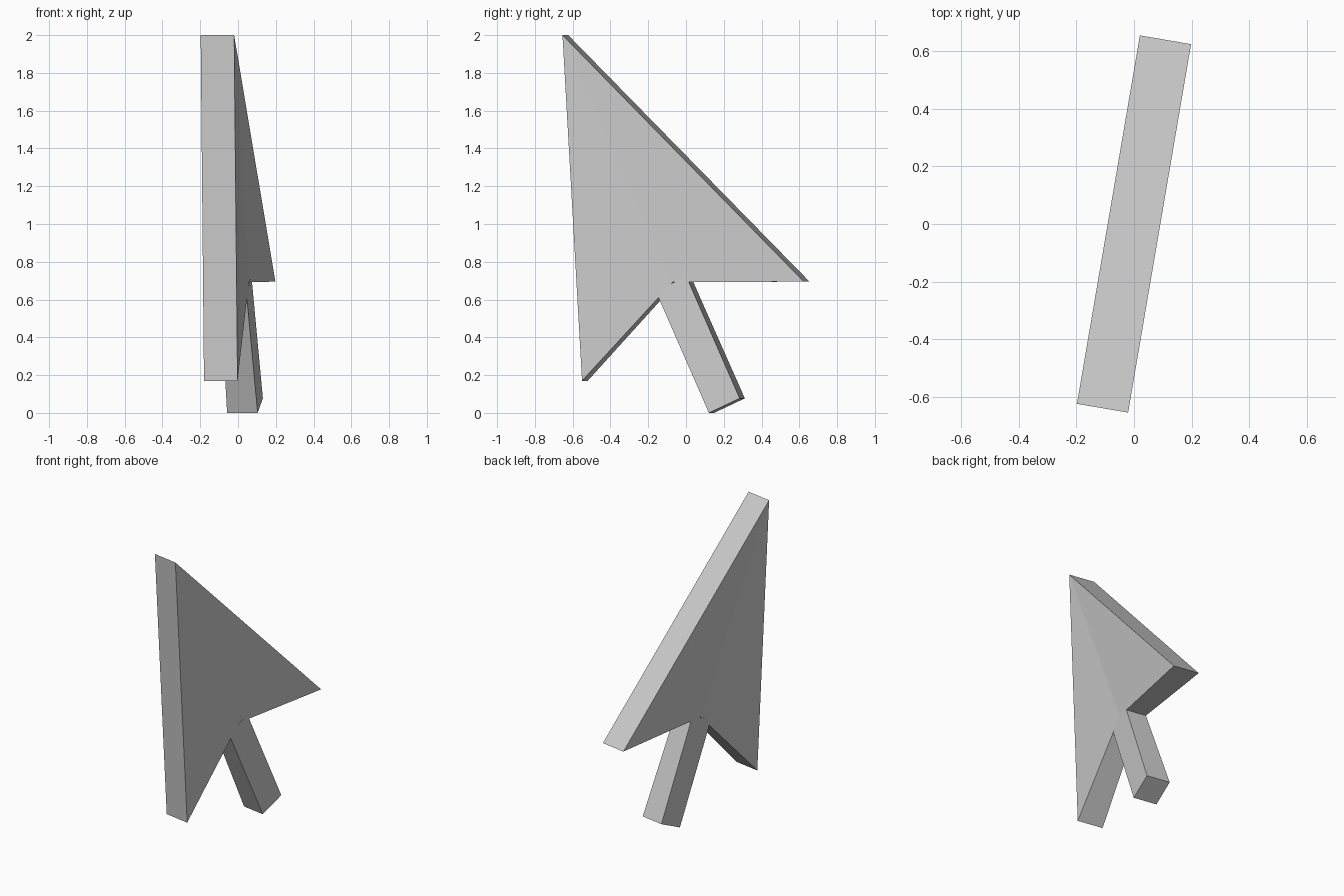
import bpy, bmesh, math
from mathutils import Matrix

if "Cube" in bpy.data.objects:
    bpy.data.objects.remove(bpy.data.objects["Cube"])

TURN = Matrix.Rotation(math.radians(-9.7), 4, 'Z')


def plate(name, outline, split=False):
    """Slab from an outline of (along, height, half thickness) points."""
    bm = bmesh.new()
    near = [bm.verts.new((t, u, z)) for u, z, t in outline]
    far = [bm.verts.new((-t, u, z)) for u, z, t in outline]
    n = len(outline)
    for side in (near, far):
        if split:  # crease from first point to third point
            bm.faces.new(side[:3])
            bm.faces.new((side[0], side[2], side[3]))
        else:
            bm.faces.new(side)
    for i in range(n):
        j = (i + 1) % n
        bm.faces.new((near[i], near[j], far[j], far[i]))
    bmesh.ops.recalc_face_normals(bm, faces=bm.faces[:])
    bm.transform(TURN)
    mesh = bpy.data.meshes.new(name)
    bm.to_mesh(mesh)
    bm.free()
    obj = bpy.data.objects.new(name, mesh)
    bpy.context.collection.objects.link(obj)
    return obj


# Arrow head: tip, wing, notch, lower corner; slightly thinner at the notch
plate("arrow_head", [(-0.648, 2.0, 0.09), (0.648, 0.695, 0.09),
                     (-0.06, 0.692, 0.068), (-0.543, 0.17, 0.09)], split=True)

# Stem: slanted bar, slightly thinner toward the head
plate("arrow_stem", [(0.137, 0.0, 0.082), (0.302, 0.077, 0.082),
                     (0.014, 0.722, 0.07), (-0.151, 0.645, 0.07)])
